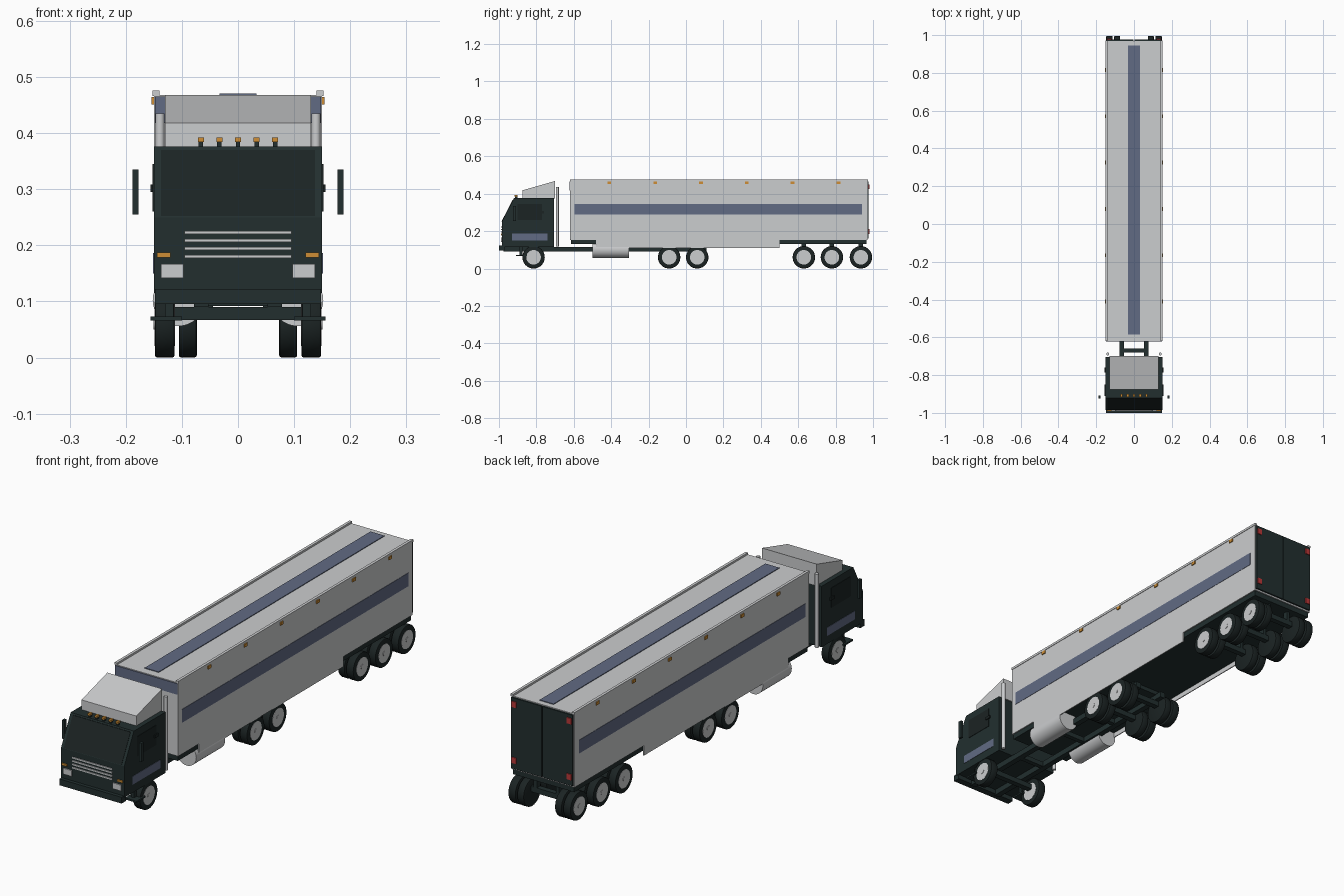
import bpy, bmesh
from math import radians
from mathutils import Matrix, Vector

cube = bpy.data.objects.get("Cube")
if cube:
    bpy.data.objects.remove(cube, do_unlink=True)


def material(name, r, g, b):
    m = bpy.data.materials.new(name)
    m.use_nodes = True
    m.diffuse_color = (r, g, b, 1)
    m.node_tree.nodes["Principled BSDF"].inputs["Base Color"].default_value = (r, g, b, 1)
    return m


WHITE = material("pale grey paint", 0.6, 0.61, 0.62)
DARK = material("dark green paint", 0.016, 0.028, 0.028)
BLACK = material("tyre black", 0.011, 0.017, 0.017)
BLUE = material("slate blue", 0.12, 0.145, 0.23)
ORANGE = material("amber", 0.62, 0.27, 0.035)
RED = material("lamp red", 0.5, 0.04, 0.04)


def finish(name, bm, mat, smooth=False):
    bmesh.ops.recalc_face_normals(bm, faces=bm.faces)
    mesh = bpy.data.meshes.new(name)
    bm.to_mesh(mesh)
    bm.free()
    mesh.materials.append(mat)
    ob = bpy.data.objects.new(name, mesh)
    bpy.context.collection.objects.link(ob)
    if smooth:
        bpy.ops.object.select_all(action="DESELECT")
        ob.select_set(True)
        bpy.context.view_layer.objects.active = ob
        bpy.ops.object.shade_smooth_by_angle(angle=radians(35))
    return ob


def box(name, mat, x, y, z):
    """Box from (low, high) ranges on each axis."""
    bm = bmesh.new()
    bmesh.ops.create_cube(bm, size=1)
    for v in bm.verts:
        v.co = Vector([(r[0] + r[1]) / 2 + c * (r[1] - r[0]) for r, c in zip((x, y, z), v.co)])
    return finish(name, bm, mat)


def pair(name, mat, x, y, z):
    """The same box on both sides."""
    box("left_" + name, mat, x, y, z)
    box("right_" + name, mat, (-x[1], -x[0]), y, z)


def prism(name, mat, profile, half):
    """Side profile of (y, z) points extruded across the width."""
    bm = bmesh.new()
    face = bm.faces.new([bm.verts.new((-half, y, z)) for y, z in profile])
    ext = bmesh.ops.extrude_face_region(bm, geom=[face])["geom"]
    bmesh.ops.translate(bm, vec=(2 * half, 0, 0), verts=[g for g in ext if isinstance(g, bmesh.types.BMVert)])
    return finish(name, bm, mat)


def cylinder(name, mat, centre, radius, length, axis, bevel=0, sides=32):
    bm = bmesh.new()
    bmesh.ops.create_cone(bm, cap_ends=True, segments=sides, radius1=radius, radius2=radius, depth=length)
    if bevel:
        rims = [e for e in bm.edges if abs(e.verts[0].co.z - e.verts[1].co.z) < 1e-5]
        bmesh.ops.bevel(bm, geom=rims, offset=bevel, segments=2, profile=0.5, affect="EDGES")
    turn = {"x": Matrix.Rotation(radians(90), 4, "Y"),
            "y": Matrix.Rotation(radians(90), 4, "X"),
            "z": Matrix.Identity(4)}[axis]
    bmesh.ops.transform(bm, matrix=Matrix.Translation(centre) @ turn, verts=bm.verts)
    return finish(name, bm, mat, True)


SIDES = (("left", 1), ("right", -1))

# Trailer body, floor, skirts and roof rails
box("trailer_body", WHITE, (-.15, .15), (-.62, .97), (.153, .468))
box("trailer_floor", DARK, (-.145, .145), (-.615, .965), (.13, .154))
pair("trailer_skirt", WHITE, (.146, .15), (-.48, .5), (.11, .153))
pair("roof_rail", WHITE, (.14, .152), (-.62, .972), (.466, .476))
box("roof_stripe", BLUE, (-.033, .033), (-.585, .945), (.466, .471))
pair("side_stripe", BLUE, (.149, .1515), (-.595, .94), (.288, .345))
box("front_band", BLUE, (-.148, .148), (-.623, -.618), (.418, .465))
for i in range(6):
    y = -.41 + i * .245
    pair(f"side_marker_{i}", ORANGE, (.149, .154), (y - .01, y + .01), (.451, .464))

# Rear doors and lamps
pair("rear_door", DARK, (.002, .146), (.968, .977), (.16, .464))
for label, z in (("lower", .185), ("upper", .425)):
    pair(label + "_rear_lamp", RED, (.12, .142), (.975, .981), (z, z + .025))

# Cab with sloping windscreen
prism("cab", DARK, [(-.985, .115), (-.985, .25), (-.92, .376), (-.705, .376), (-.705, .115)], .15)
prism("windscreen", BLACK, [(-.986, .252), (-.925, .37), (-.92, .37), (-.98, .252)], .137)
prism("roof_fairing", WHITE, [(-.875, .374), (-.875, .418), (-.7, .468), (-.7, .374)], .13)
box("bumper", DARK, (-.148, .148), (-1, -.97), (.095, .122))
pair("side_window", BLACK, (.149, .152), (-.9, -.77), (.26, .345))
pair("door_handle", BLACK, (.149, .156), (-.785, -.76), (.295, .308))
pair("cab_stripe", BLUE, (.149, .1515), (-.93, -.74), (.15, .186))
pair("step", DARK, (.1, .156), (-.91, -.85), (.066, .073))
pair("step_bracket", DARK, (.115, .13), (-.89, -.875), (.07, .118))
pair("mirror", DARK, (.177, .188), (-.924, -.908), (.255, .335))

# Grille bars and lamps on the cab front
for i in range(4):
    z = .177 + i * .0143
    box(f"grille_bar_{i}", WHITE, (-.095, .095), (-.989, -.984), (z, z + .006))
pair("headlight", WHITE, (.097, .137), (-.99, -.984), (.142, .167))
pair("indicator", ORANGE, (.12, .144), (-.99, -.984), (.178, .187))
for i in range(5):
    x = -.066 + i * .033
    box(f"roof_lamp_{i}", ORANGE, (x - .0055, x + .0055), (-.917, -.9), (.384, .392))
    box(f"roof_lamp_base_{i}", DARK, (x - .004, x + .004), (-.913, -.902), (.374, .385))

# Tractor chassis
pair("chassis_rail", DARK, (.053, .078), (-.975, .11), (.09, .115))
for i, y in enumerate((-.67, -.4, -.2)):
    box(f"crossmember_{i}", DARK, (-.078, .078), (y - .01, y + .01), (.092, .113))
box("coupling_plate", DARK, (-.07, .07), (-.11, .08), (.112, .132))

# Fuel tanks and exhaust stacks
for side, s in SIDES:
    cylinder(side + "_fuel_tank", WHITE, (s * .106, -.402, .102), .046, .196, "y")
    cylinder(side + "_exhaust_stack", WHITE, (s * .139, -.688, .277), .008, .316, "z", sides=20)

# Axles and wheels, doubled behind the steering axle
for i, y in enumerate((-.815, -.09, .06, .63, .78, .935)):
    box(f"axle_{i}", DARK, (-.115, .115), (y - .012, y + .012), (.067, .09))
    if i > 2:
        pair(f"axle_hanger_{i}", DARK, (.045, .06), (y - .012, y + .012), (.085, .132))
    for side, s in SIDES:
        cylinder(f"{side}_tyre_{i}", BLACK, (s * .1305, y, .06), .06, .035, "x", .004)
        cylinder(f"{side}_hub_{i}", WHITE, (s * .1305, y, .06), .039, .0365, "x")
        cylinder(f"{side}_hub_cap_{i}", WHITE, (s * .148, y, .06), .01, .005, "x", sides=16)
        if i:
            cylinder(f"{side}_inner_tyre_{i}", BLACK, (s * .0895, y, .06), .06, .032, "x", .004)
